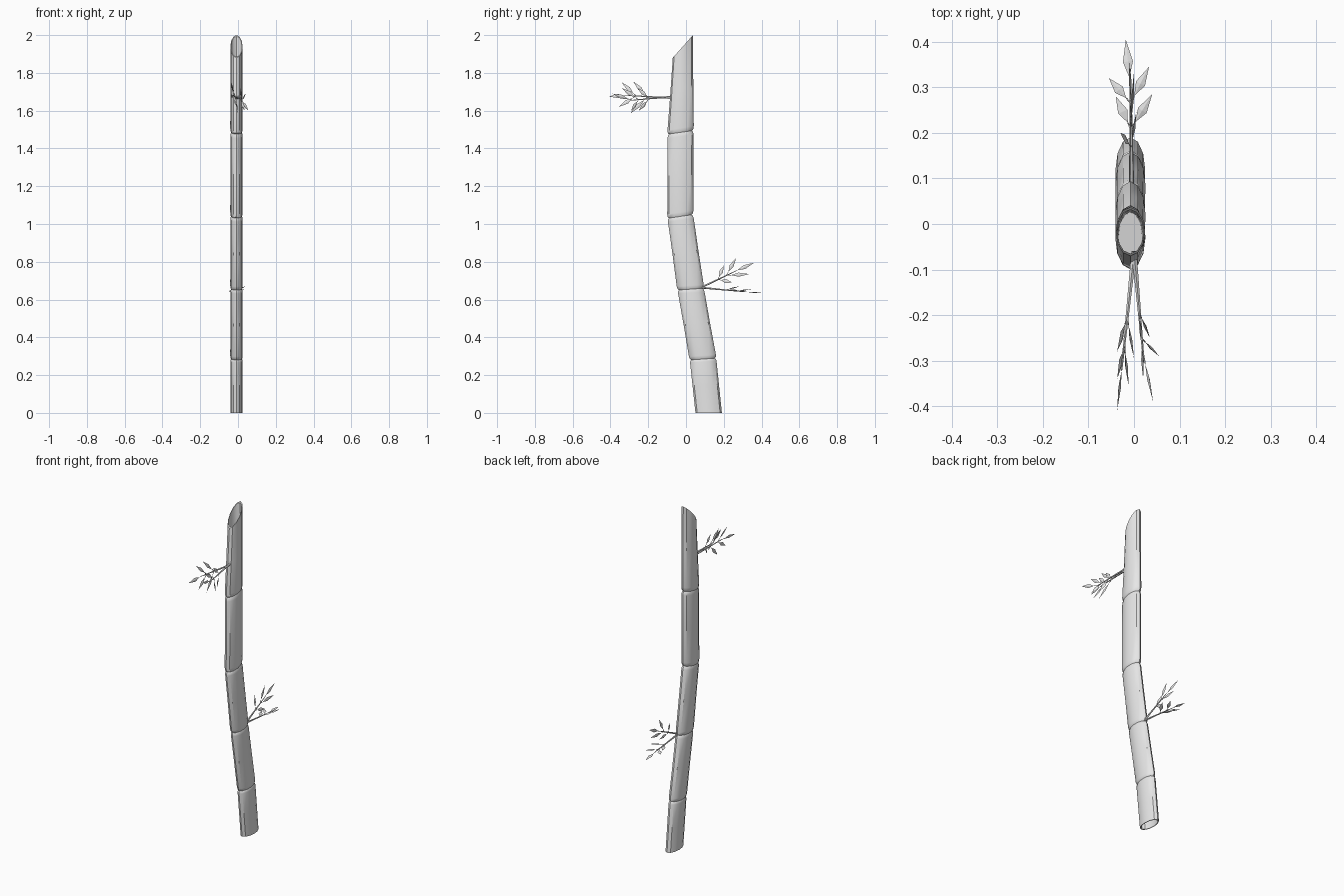
import bpy, bmesh, math
from mathutils import Vector

cube = bpy.data.objects.get("Cube")
if cube:
    bpy.data.objects.remove(cube)

grey = bpy.data.materials.new("pale_grey")
grey.use_nodes = True
grey.diffuse_color = (0.8, 0.8, 0.8, 1)
grey.node_tree.nodes["Principled BSDF"].inputs["Base Color"].default_value = (0.8, 0.8, 0.8, 1)

SIDES = 12
CX, RX = -0.008, 0.0325


def finish(bm, name, smooth=None):
    bmesh.ops.recalc_face_normals(bm, faces=bm.faces)
    mesh = bpy.data.meshes.new(name)
    bm.to_mesh(mesh)
    bm.free()
    mesh.materials.append(grey)
    ob = bpy.data.objects.new(name, mesh)
    bpy.context.collection.objects.link(ob)
    if smooth:
        bpy.ops.object.select_all(action='DESELECT')
        ob.select_set(True)
        bpy.context.view_layer.objects.active = ob
        bpy.ops.object.shade_smooth_by_angle(angle=math.radians(smooth))
    return ob


def ring(bm, y0, z0, y1, z1, s):
    """Oval ring whose front and back points are (y0, z0) and (y1, z1)."""
    verts = []
    for i in range(SIDES):
        a = 2 * math.pi * i / SIDES
        t = 0.5 + 0.5 * s * math.sin(a)
        verts.append(bm.verts.new((CX + RX * s * math.cos(a),
                                   y0 + (y1 - y0) * t, z0 + (z1 - z0) * t)))
    return verts


# stalk: front y, front z, back y, back z at each end of the segments
ends = [(0.05, 0.0, 0.19, 0.0),
        (0.02, 0.28, 0.16, 0.29),
        (-0.045, 0.65, 0.095, 0.66),
        (-0.098, 1.03, 0.038, 1.05),
        (-0.098, 1.475, 0.04, 1.495),
        (-0.07, 1.88, 0.037, 2.0)]


def between(a, b, t):
    return [p + (q - p) * t for p, q in zip(a, b)]


bm = bmesh.new()
rings = []
# open lower end with a thin rim
for t, s in ((0.9, 0.8), (0.0, 0.88)):
    rings.append(ring(bm, *between(ends[0], ends[1], t), s))
# outer wall, pinched at every joint
for k in range(len(ends) - 1):
    lo, hi = ends[k], ends[k + 1]
    first, last = k == 0, k == len(ends) - 2
    steps = [(0.0, 1.0)] if first else [(0.0, 0.88), (0.015, 0.98), (0.05, 1.02)]
    steps += [(0.5, 1.0)]
    steps += [(1.0, 1.0)] if last else [(0.95, 1.0), (0.985, 0.96)]
    for t, s in steps:
        rings.append(ring(bm, *between(lo, hi, t), s))
# open slanted upper end with a thin rim and inner wall
for t, s in ((1.0, 0.9), (0.5, 0.85), (0.06, 0.8)):
    rings.append(ring(bm, *between(ends[-2], ends[-1], t), s))
for a, b in zip(rings, rings[1:]):
    for i in range(SIDES):
        j = (i + 1) % SIDES
        bm.faces.new((a[i], a[j], b[j], b[i]))
bm.faces.new(rings[0])
bm.faces.new(rings[-1])
finish(bm, "stalk", 35)


def spindle(bm, base, tip, width, normal, thick=0.003):
    """Pointed leaf: a flattened double pyramid."""
    base, tip = Vector(base), Vector(tip)
    along = (tip - base).normalized()
    side = along.cross(Vector(normal)).normalized()
    up = side.cross(along)
    mid = base.lerp(tip, 0.42)
    loop = [bm.verts.new(mid + d) for d in
            (side * width / 2, up * thick, -side * width / 2, -up * thick)]
    b, t = bm.verts.new(base), bm.verts.new(tip)
    for i in range(4):
        p, q = loop[i], loop[(i + 1) % 4]
        bm.faces.new((b, p, q))
        bm.faces.new((t, q, p))


def stem(bm, points, r0, r1):
    """Tapered five-sided twig through the points."""
    pts = [Vector(p) for p in points]
    along = (pts[-1] - pts[0]).normalized()
    u = along.cross(Vector((1, 0, 0))).normalized()
    v = along.cross(u)
    prev = None
    for k, p in enumerate(pts):
        r = r0 + (r1 - r0) * k / (len(pts) - 1)
        cur = [bm.verts.new(p + r * (u * math.cos(a) + v * math.sin(a)))
               for a in (2 * math.pi * i / 5 for i in range(5))]
        if prev:
            for i in range(5):
                j = (i + 1) % 5
                bm.faces.new((prev[i], prev[j], cur[j], cur[i]))
        else:
            bm.faces.new(cur)
        prev = cur
    bm.faces.new(prev)


def branch(name, root, end, tips, normal):
    """Twig with leaves; each tip gives (share along twig, x, y, z)."""
    root, end = Vector(root), Vector(end)
    bm = bmesh.new()
    stem(bm, (root, root.lerp(end, 0.5), end), 0.006, 0.002)
    for share, *tip in tips:
        base = root.lerp(end, share)
        # short stalk, then the blade
        start = base.lerp(Vector(tip), 0.2)
        stem(bm, (base, start), 0.002, 0.0015)
        spindle(bm, start, tip, 0.022, normal)
    finish(bm, name)


# upper pair of twigs, reaching forward
branch("upper_right_twig", (0, -0.06, 1.665), (-0.025, -0.3, 1.68),
       [(1.0, -0.037, -0.41, 1.675), (0.85, -0.037, -0.34, 1.75),
        (0.85, -0.012, -0.355, 1.62), (0.6, -0.037, -0.28, 1.755),
        (0.6, 0.0, -0.295, 1.585)], (1, 0.1, 0.25))
branch("upper_left_twig", (0, -0.06, 1.675), (0.02, -0.285, 1.655),
       [(1.0, 0.042, -0.39, 1.69), (0.85, 0.055, -0.29, 1.60),
        (0.85, 0.02, -0.34, 1.72), (0.6, 0.035, -0.25, 1.60),
        (0.6, 0.015, -0.255, 1.72)], (1, 0.3, -0.3))

# lower pair of twigs, reaching back
branch("lower_raised_twig", (-0.005, 0.07, 0.66), (-0.006, 0.25, 0.745),
       [(1.0, -0.01, 0.36, 0.795), (0.8, -0.008, 0.265, 0.82),
        (0.8, 0.0, 0.335, 0.735), (0.55, -0.03, 0.2, 0.78),
        (0.55, 0.005, 0.245, 0.69)], (1, 0.1, 0.1))
branch("lower_level_twig", (-0.005, 0.07, 0.665), (-0.008, 0.3, 0.642),
       [(1.0, -0.018, 0.405, 0.635), (0.85, -0.055, 0.32, 0.645),
        (0.85, 0.033, 0.345, 0.655), (0.6, -0.04, 0.28, 0.65),
        (0.6, 0.04, 0.285, 0.67)], (0, 0.1, 1))
